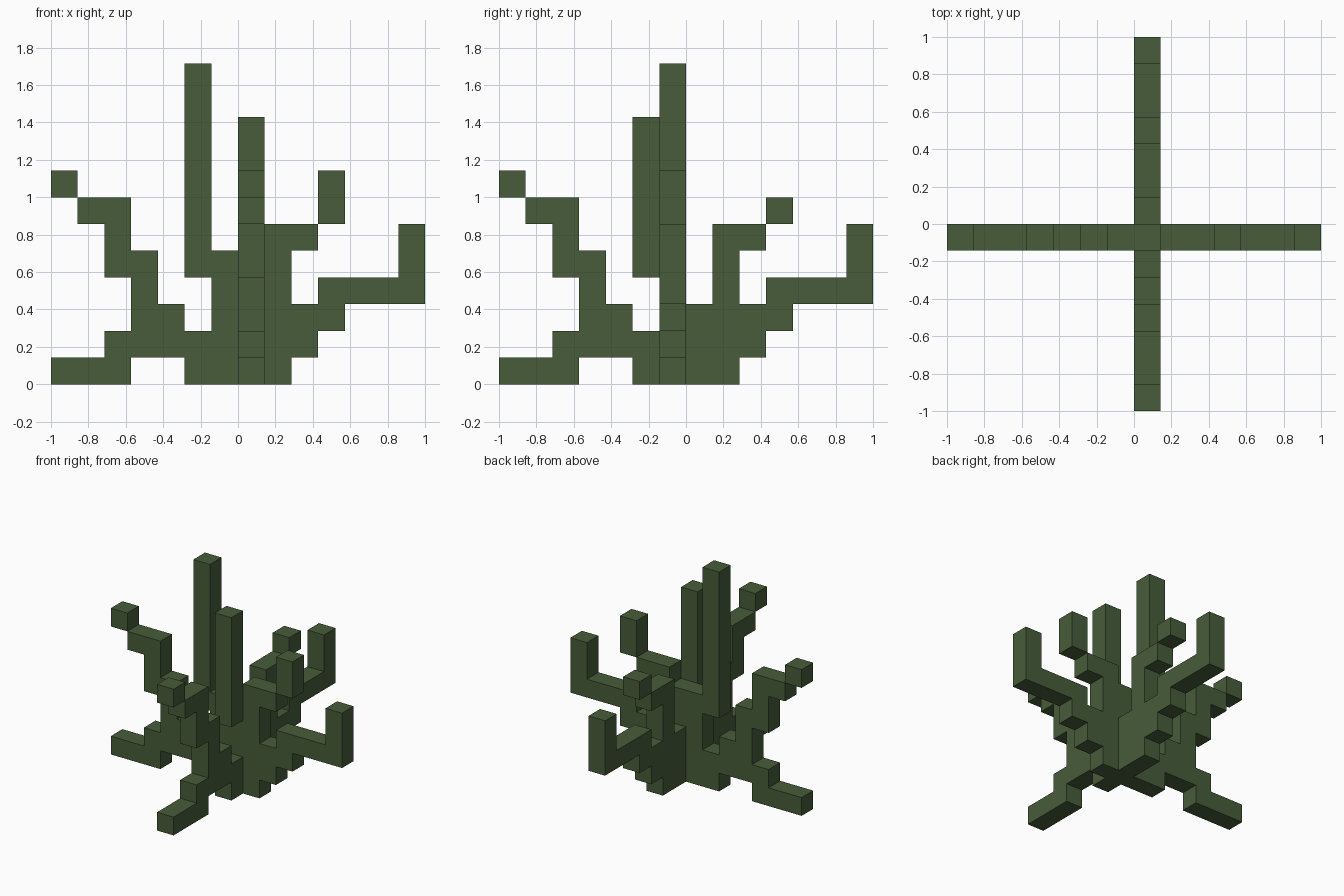
import bpy, bmesh
from mathutils import Vector

if "Cube" in bpy.data.objects:
    bpy.data.objects.remove(bpy.data.objects["Cube"])

U = 1 / 7  # edge of one cube

green = bpy.data.materials.new("dark plant green")
green.diffuse_color = (0.063, 0.107, 0.042, 1)
green.use_nodes = True
green.node_tree.nodes["Principled BSDF"].inputs["Base Color"].default_value = green.diffuse_color

# Each run is (first column, last column, bottom row, top row), inclusive.
# Columns count along x for side parts, and along y for front/back parts.
X_PARTS = {
    "left_low_branch": [(-7, -5, 0, 0), (-5, -3, 1, 1), (-2, -1, 0, 1)],
    "left_high_branch": [(-4, -3, 2, 2), (-4, -4, 3, 4), (-5, -5, 4, 6),
                         (-6, -6, 6, 6), (-7, -7, 7, 7)],
    "tall_stem": [(-1, -1, 2, 4), (-2, -2, 4, 11)],
    "right_inner_branch": [(1, 1, 0, 5), (2, 2, 5, 5), (3, 3, 6, 7)],
    "right_outer_branch": [(2, 2, 1, 2), (3, 3, 2, 3), (4, 6, 3, 3), (6, 6, 4, 5)],
}
Y_PARTS = {
    "front_low_branch": [(-7, -5, 0, 0), (-5, -3, 1, 1), (-2, -2, 0, 1)],
    "front_high_branch": [(-4, -3, 2, 2), (-4, -4, 3, 4), (-5, -5, 4, 6),
                          (-6, -6, 6, 6), (-7, -7, 7, 7)],
    "front_stem": [(-2, -2, 4, 9)],
    "back_inner_branch": [(0, 0, 0, 2), (1, 1, 0, 5), (2, 2, 5, 5), (3, 3, 6, 6)],
    "back_outer_branch": [(2, 2, 1, 2), (3, 3, 2, 3), (4, 6, 3, 3), (6, 6, 4, 5)],
    "trunk": [(-1, -1, 0, 4)],
}


def cells(runs, along_x):
    return {(c, -1, r) if along_x else (0, c, r)
            for a, b, lo, hi in runs
            for c in range(a, b + 1) for r in range(lo, hi + 1)}


parts = {n: cells(r, True) for n, r in X_PARTS.items()}
parts.update({n: cells(r, False) for n, r in Y_PARTS.items()})
filled = set().union(*parts.values())


def build(name, cubes):
    """Skin the cubes, leaving out faces hidden against a neighbour."""
    bm = bmesh.new()
    for cube in cubes:
        for axis in range(3):
            for sign in (-1, 1):
                step = [0, 0, 0]
                step[axis] = sign
                if tuple(c + s for c, s in zip(cube, step)) in filled:
                    continue
                n = Vector(step)
                u = Vector([float(i == (axis + 1) % 3) for i in range(3)])
                v = n.cross(u)
                mid = Vector(cube) + Vector((0.5, 0.5, 0.5)) + n / 2
                corners = [(-1, -1), (1, -1), (1, 1), (-1, 1)]
                bm.faces.new([bm.verts.new((mid + u * i / 2 + v * j / 2) * U)
                              for i, j in corners])
    bmesh.ops.remove_doubles(bm, verts=bm.verts[:], dist=1e-4)
    bmesh.ops.dissolve_limit(bm, angle_limit=0.01, verts=bm.verts[:], edges=bm.edges[:])
    mesh = bpy.data.meshes.new(name)
    bm.to_mesh(mesh)
    bm.free()
    mesh.materials.append(green)
    bpy.context.collection.objects.link(bpy.data.objects.new(name, mesh))


for part_name, part_cubes in parts.items():
    build(part_name, part_cubes)
